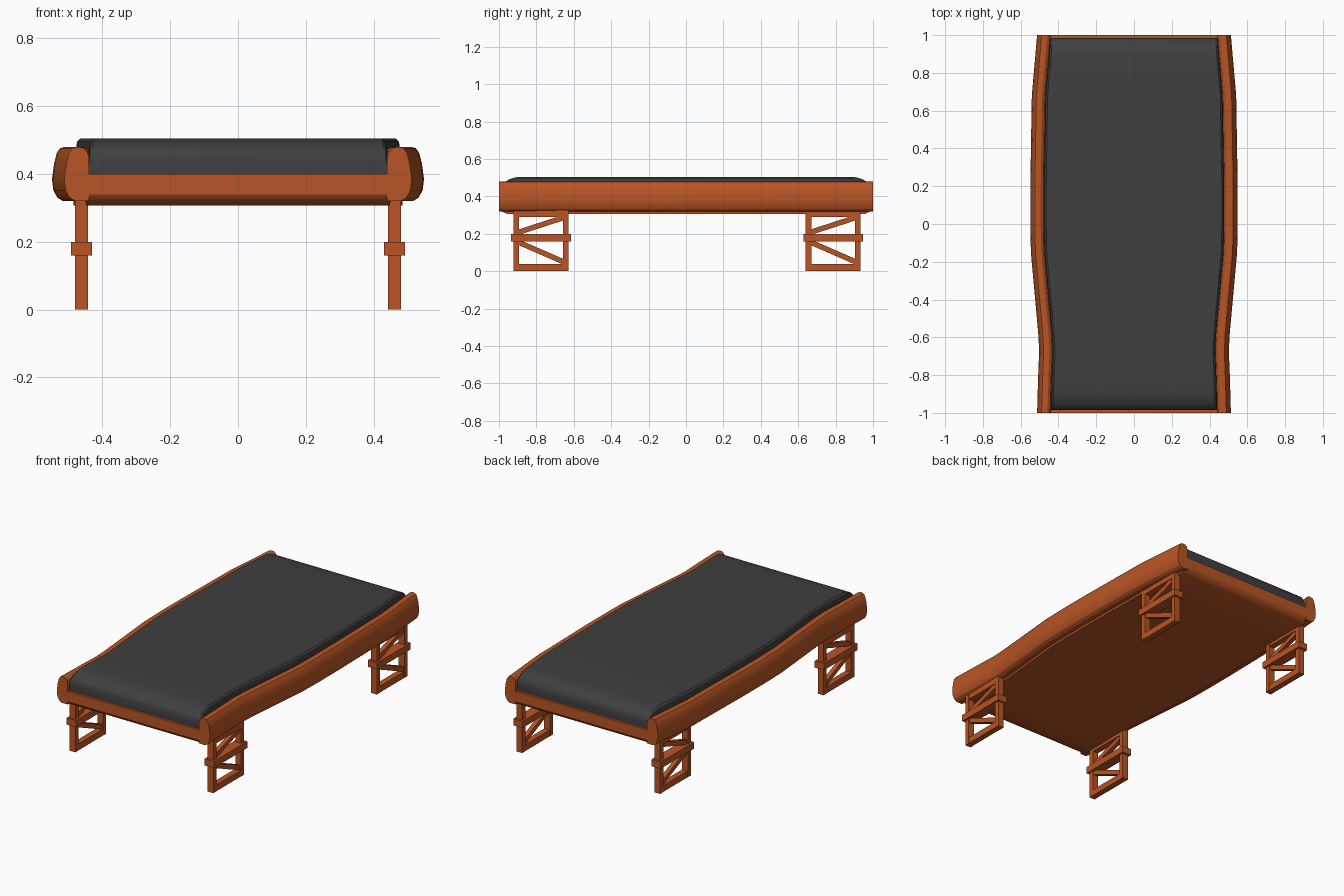
import bpy, bmesh, math
from mathutils import Matrix, Vector

if "Cube" in bpy.data.objects:
    bpy.data.objects.remove(bpy.data.objects["Cube"])


def material(name, rgb):
    m = bpy.data.materials.new(name)
    m.diffuse_color = (*rgb, 1)
    m.use_nodes = True
    m.node_tree.nodes["Principled BSDF"].inputs["Base Color"].default_value = m.diffuse_color
    return m


ORANGE = material("orange_frame", (0.48, 0.09, 0.018))
DARK = material("dark_pad", (0.05, 0.05, 0.05))

# Sideways bulge of the frame along its length
BULGE = [(-1, 0), (-0.82, -0.005), (-0.67, -0.011), (-0.58, -0.006), (-0.15, 0.033),
         (0, 0.036), (0.2, 0.036), (0.68, 0.028), (1, 0)]


def bulge(y):
    for (y0, a), (y1, b) in zip(BULGE, BULGE[1:]):
        if y <= y1:
            return a + (b - a) * (y - y0) / (y1 - y0)
    return 0


def finish(name, bm, mat, smooth=True):
    bmesh.ops.recalc_face_normals(bm, faces=bm.faces[:])
    me = bpy.data.meshes.new(name)
    bm.to_mesh(me)
    bm.free()
    me.materials.append(mat)
    ob = bpy.data.objects.new(name, me)
    bpy.context.collection.objects.link(ob)
    if smooth:
        bpy.ops.object.select_all(action='DESELECT')
        ob.select_set(True)
        bpy.context.view_layer.objects.active = ob
        bpy.ops.object.shade_smooth_by_angle(angle=math.radians(30))
    return ob


def loft(name, rings, mat):
    bm = bmesh.new()
    rows = [[bm.verts.new(p) for p in r] for r in rings]
    n = len(rows[0])
    for a, b in zip(rows, rows[1:]):
        for i in range(n):
            j = (i + 1) % n
            bm.faces.new((a[i], a[j], b[j], b[i]))
    bm.faces.new(rows[0])
    bm.faces.new(rows[-1])
    return finish(name, bm, mat)


def stations(ends):
    # Mirror the end values to the back and fill in the middle stations
    mid = [(y, ends[-1][1]) for y, _ in BULGE if abs(y) < abs(ends[-1][0]) - 0.02]
    return ends + mid + [(-y, z) for y, z in reversed(ends)]


# Wavy side rails
PROFILE = [(0.44, 0.32), (0.48, 0.32), (0.497, 0.33), (0.509, 0.352), (0.513, 0.385),
           (0.507, 0.43), (0.499, 0.462), (0.489, 0.476), (0.475, 0.48),
           (0.458, 0.478), (0.446, 0.468), (0.44, 0.45)]
for side, label in ((-1, "left"), (1, "right")):
    loft(label + "_rail",
         [[(side * (x + d), y, z) for x, z in PROFILE] for y, d in BULGE], ORANGE)

# Base tray with end beams
rings = []
for y, z in stations([(-1, 0.34), (-0.993, 0.328), (-0.98, 0.317), (-0.96, 0.307)]):
    w = 0.45 + bulge(y)
    rings.append([(-w, y, z), (w, y, z), (w, y, 0.40), (-w, y, 0.40)])
loft("base_tray", rings, ORANGE)

# Mattress with rounded ends
rings = []
for y, z in stations([(-0.985, 0.445), (-0.98, 0.463), (-0.967, 0.478), (-0.945, 0.491),
                      (-0.92, 0.5), (-0.89, 0.505)]):
    w = 0.441 + bulge(y)
    half = [(w, 0.39), (w, z - 0.02), (w - 0.003, z - 0.008), (w - 0.012, z)]
    rings.append([(x, y, h) for x, h in half] + [(-x, y, h) for x, h in reversed(half)])
loft("mattress", rings, DARK)


def box(bm, size, loc, tilt=0):
    m = Matrix.Translation(Vector(loc)) @ Matrix.Rotation(tilt, 4, 'X') @ Matrix.Diagonal((*size, 1))
    bmesh.ops.create_cube(bm, size=1, matrix=m)


def brace(bm, x, p, q):
    dy, dz = q[0] - p[0], q[1] - p[1]
    box(bm, (0.026, math.hypot(dy, dz), 0.028),
        (x, (p[0] + q[0]) / 2, (p[1] + q[1]) / 2), math.atan2(dz, dy))


# Trussed legs
for sx, lx in ((-1, "left"), (1, "right")):
    for cy, ly in ((-0.775, "front"), (0.787, "back")):
        x = sx * 0.462
        bm = bmesh.new()
        for s in (-1, 1):
            box(bm, (0.038, 0.03, 0.335), (x, cy + s * 0.132, 0.1675))
        box(bm, (0.036, 0.25, 0.038), (x, cy, 0.019))
        box(bm, (0.036, 0.25, 0.04), (x, cy, 0.31))
        box(bm, (0.062, 0.32, 0.04), (x, cy, 0.18))
        brace(bm, x, (cy - 0.125, 0.207), (cy + 0.125, 0.288))
        brace(bm, x, (cy - 0.125, 0.157), (cy + 0.125, 0.048))
        finish(f"{ly}_{lx}_leg", bm, ORANGE, smooth=False)
